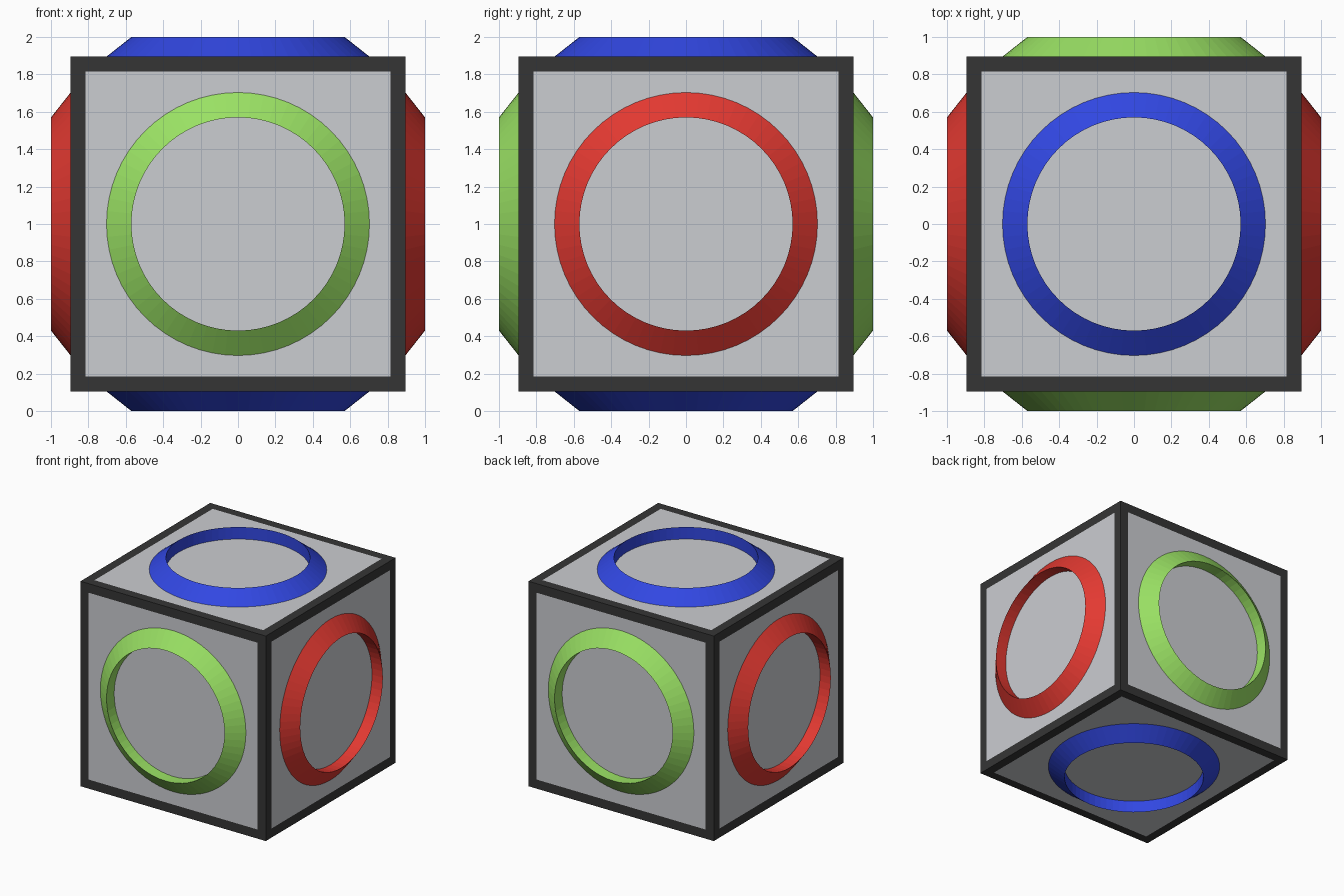
import bpy, bmesh, math
from mathutils import Vector, Matrix

if "Cube" in bpy.data.objects:
    bpy.data.objects.remove(bpy.data.objects["Cube"])

HALF = 0.895      # half the cube's edge
PANEL = 0.783     # half the panel's edge
SEGMENTS = 64


def material(name, rgb):
    m = bpy.data.materials.new(name)
    m.diffuse_color = (*rgb, 1)
    m.use_nodes = True
    m.node_tree.nodes["Principled BSDF"].inputs["Base Color"].default_value = m.diffuse_color
    return m


def add_object(name, bm, mats):
    bmesh.ops.recalc_face_normals(bm, faces=bm.faces)
    mesh = bpy.data.meshes.new(name)
    bm.to_mesh(mesh)
    bm.free()
    for m in mats:
        mesh.materials.append(m)
    obj = bpy.data.objects.new(name, mesh)
    bpy.context.collection.objects.link(obj)
    return obj


dark = material("dark grey", (0.036, 0.036, 0.036))
light = material("light grey", (0.60, 0.61, 0.64))
red = material("red", (0.77, 0.041, 0.031))
green = material("green", (0.325, 0.76, 0.128))
blue = material("blue", (0.031, 0.063, 0.76))

# Cube with a dark border around a light panel on every side
bm = bmesh.new()
bmesh.ops.create_cube(bm, size=2 * HALF)
panels = list(bm.faces)
bmesh.ops.inset_individual(bm, faces=panels, thickness=HALF - PANEL)
for f in panels:
    f.material_index = 1
bmesh.ops.translate(bm, vec=(0, 0, 1), verts=bm.verts)
add_object("cube_body", bm, [dark, light])


# Raised ring: sloping outside, straight inner wall, sharp rim
def ring(name, direction, mat):
    bm = bmesh.new()
    profile = [(0.703, HALF), (0.57, 1.0), (0.57, HALF)]
    verts = [bm.verts.new((r, 0, z)) for r, z in profile]
    edges = [bm.edges.new(verts[i:i + 2]) for i in range(2)]
    bmesh.ops.spin(bm, geom=verts + edges, axis=(0, 0, 1), cent=(0, 0, 0),
                   angle=2 * math.pi, steps=SEGMENTS)
    bmesh.ops.remove_doubles(bm, verts=bm.verts, dist=1e-4)
    turn = Vector((0, 0, 1)).rotation_difference(Vector(direction)).to_matrix().to_4x4()
    bm.transform(Matrix.Translation((0, 0, 1)) @ turn)
    obj = add_object(name, bm, [mat])
    # Make sure the sloping side faces outward
    for f in obj.data.polygons:
        if f.normal.dot(Vector(direction)) > 0.1:
            return
    obj.data.flip_normals()


ring("front_ring", (0, -1, 0), green)
ring("back_ring", (0, 1, 0), green)
ring("right_ring", (1, 0, 0), red)
ring("left_ring", (-1, 0, 0), red)
ring("top_ring", (0, 0, 1), blue)
ring("bottom_ring", (0, 0, -1), blue)
